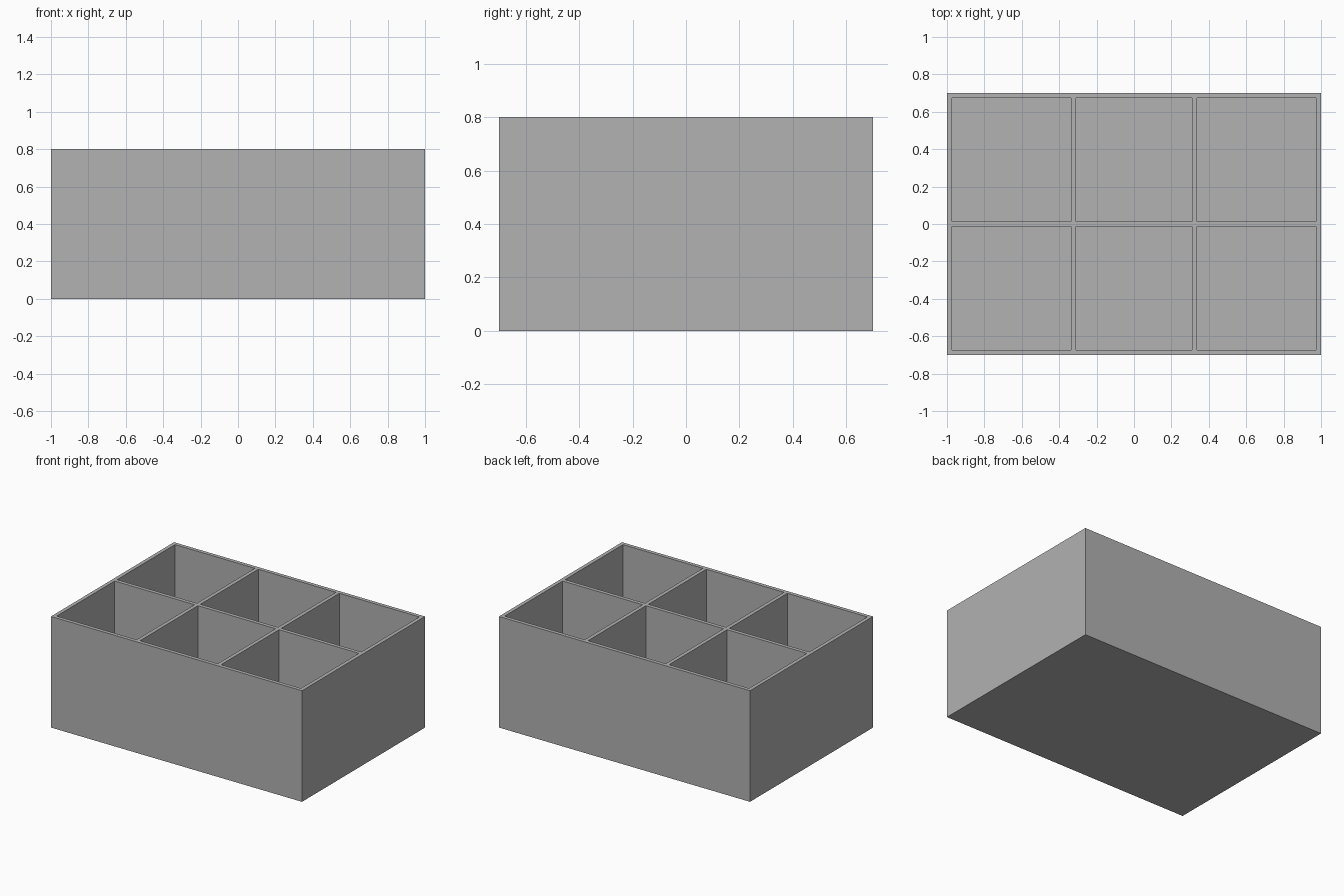
import bpy
import bmesh
from mathutils import Matrix, Vector

old = bpy.data.objects.get("Cube")
if old:
    bpy.data.objects.remove(old, do_unlink=True)

LENGTH, DEPTH, HEIGHT = 2.0, 1.4, 0.8
WALL = 0.027
DIVIDER_X = 0.323

# Single grey material
grey = bpy.data.materials.new("plain grey")
grey.use_nodes = True
colour = (0.445, 0.445, 0.445, 1)
grey.diffuse_color = colour
grey.node_tree.nodes["Principled BSDF"].inputs["Base Color"].default_value = colour

# Solid block standing on the ground
bm = bmesh.new()
bmesh.ops.create_cube(bm, size=1, matrix=Matrix.Translation((0, 0, HEIGHT / 2))
                      @ Matrix.Diagonal((LENGTH, DEPTH, HEIGHT, 1)))


def top_faces():
    return [f for f in bm.faces if f.normal.z > 0.9]


def score_top(axis, position):
    """Cut the top faces along one wall edge."""
    faces = top_faces()
    edges = {e for f in faces for e in f.edges}
    verts = {v for f in faces for v in f.verts}
    point, normal = Vector(), Vector()
    point[axis], normal[axis] = position, 1
    bmesh.ops.bisect_plane(bm, geom=faces + list(edges) + list(verts),
                           plane_co=point, plane_no=normal)
    bm.normal_update()


# Edges of the outer walls and dividers
bm.normal_update()
for side in (-1, 1):
    for x in (LENGTH / 2 - WALL, DIVIDER_X + WALL / 2, DIVIDER_X - WALL / 2):
        score_top(0, side * x)
    for y in (DEPTH / 2 - WALL, WALL / 2):
        score_top(1, side * y)

# Push the six compartments down to a thin floor
cells = [f for f in top_faces() if min(
    max(v.co[a] for v in f.verts) - min(v.co[a] for v in f.verts) for a in (0, 1)) > WALL * 2]
for face in bmesh.ops.extrude_discrete_faces(bm, faces=cells)["faces"]:
    for v in face.verts:
        v.co.z = WALL
bmesh.ops.recalc_face_normals(bm, faces=bm.faces)

mesh = bpy.data.meshes.new("compartment_box")
bm.to_mesh(mesh)
bm.free()
mesh.materials.append(grey)
box = bpy.data.objects.new("compartment_box", mesh)
bpy.context.collection.objects.link(box)
